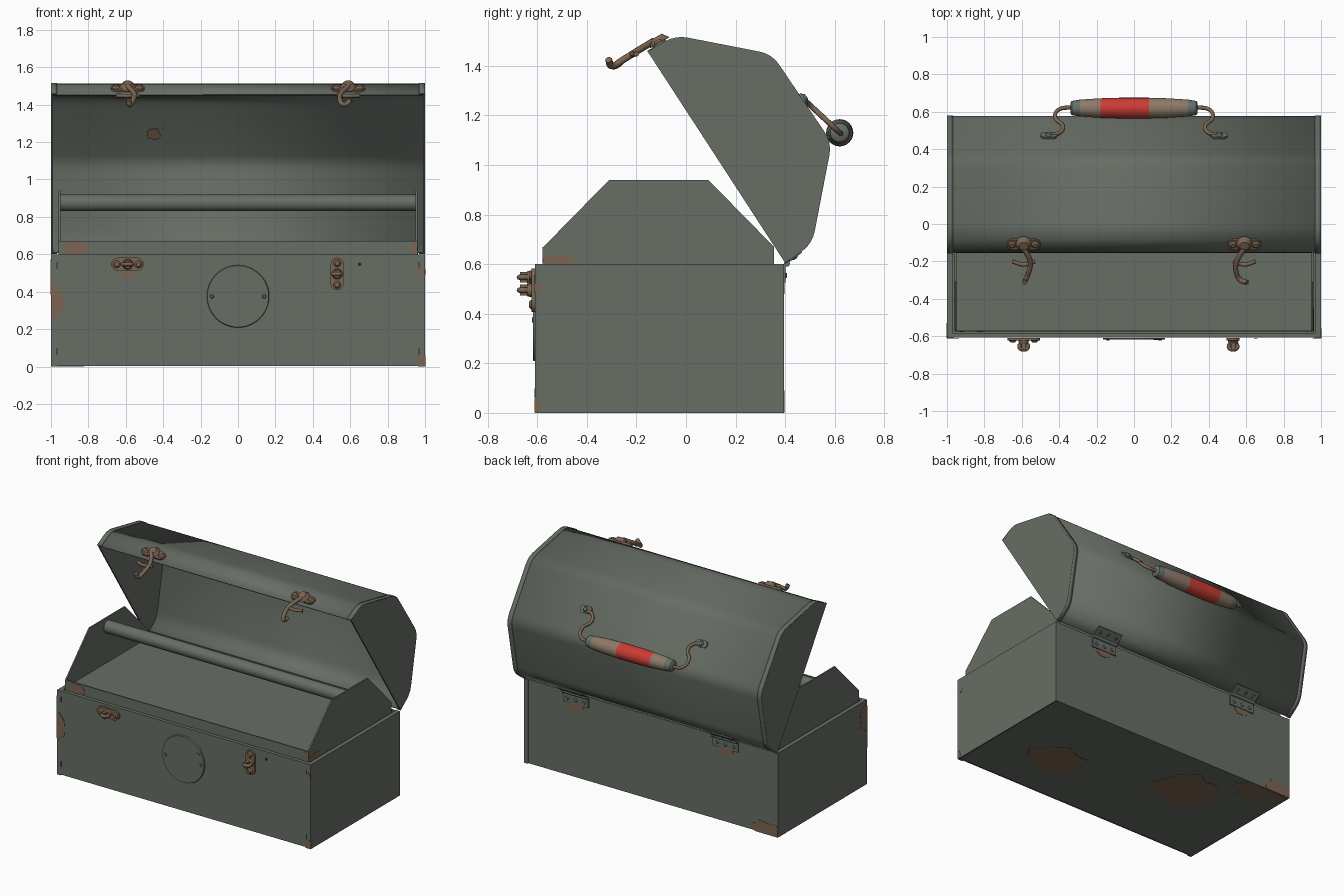
import bpy, bmesh, math, random
from mathutils import Matrix, Vector

if "Cube" in bpy.data.objects:
    bpy.data.objects.remove(bpy.data.objects["Cube"])


def material(name, rgb):
    m = bpy.data.materials.new(name)
    m.use_nodes = True
    m.diffuse_color = (*rgb, 1)
    m.node_tree.nodes["Principled BSDF"].inputs["Base Color"].default_value = (*rgb, 1)
    return m


GREEN = material("olive_grey_paint", (0.135, 0.155, 0.13))
RUST = material("rust_patch", (0.2, 0.13, 0.085))
BRASS = material("tarnished_metal", (0.2, 0.13, 0.085))
TAN = material("worn_wood", (0.27, 0.195, 0.14))
RED = material("red_paint", (0.6, 0.045, 0.035))
STEEL = material("grey_steel", (0.13, 0.16, 0.145))
DARK = material("dark_slot", (0.02, 0.022, 0.02))
X, Z = Vector((1, 0, 0)), Vector((0, 0, 1))


# ---- helpers ----
def finish(bm, name, mats, smooth=True):
    bmesh.ops.recalc_face_normals(bm, faces=bm.faces)
    me = bpy.data.meshes.new(name)
    bm.to_mesh(me)
    bm.free()
    ob = bpy.data.objects.new(name, me)
    bpy.context.collection.objects.link(ob)
    for m in mats if isinstance(mats, list) else [mats]:
        me.materials.append(m)
    if smooth:
        bpy.ops.object.select_all(action="DESELECT")
        ob.select_set(True)
        bpy.context.view_layer.objects.active = ob
        bpy.ops.object.shade_smooth_by_angle(angle=math.radians(40))
    return ob


def frame(loc, u, v):
    """Matrix whose local z points out of the surface spanned by u and v."""
    u, v = Vector(u).normalized(), Vector(v).normalized()
    m = Matrix((u, v, u.cross(v))).transposed().to_4x4()
    m.translation = loc
    return m


def slab(name, lo, hi, mat=GREEN):
    bm = bmesh.new()
    lo, hi = Vector(lo), Vector(hi)
    bmesh.ops.create_cube(bm, size=1, matrix=Matrix.Translation((lo + hi) / 2) @ Matrix.Diagonal((*(hi - lo), 1)))
    return finish(bm, name, mat, False)


def plate(name, outline, depth, m, mat):
    bm = bmesh.new()
    f = bm.faces.new([bm.verts.new((u, v, 0)) for u, v in outline])
    ext = bmesh.ops.extrude_face_region(bm, geom=[f])
    bmesh.ops.translate(bm, vec=(0, 0, depth), verts=[g for g in ext["geom"] if isinstance(g, bmesh.types.BMVert)])
    bm.transform(m)
    return finish(bm, name, mat)


def sheet(name, pts, x0, x1, thick=0.008):
    bm = bmesh.new()
    rows = [[bm.verts.new((x, y, z)) for x in (x0, x1)] for y, z in pts]
    for a, b in zip(rows, rows[1:]):
        bm.faces.new((a[0], a[1], b[1], b[0]))
    ob = finish(bm, name, GREEN)
    mod = ob.modifiers.new("thickness", "SOLIDIFY")
    mod.thickness, mod.offset = thick, 0
    return ob


def stud(name, m, r1, r2, depth, mat, seg=16):
    bm = bmesh.new()
    bmesh.ops.create_cone(bm, cap_ends=True, segments=seg, radius1=r1, radius2=r2, depth=depth,
                          matrix=m @ Matrix.Translation((0, 0, depth / 2)))
    return finish(bm, name, mat)


def tube(name, pts, r, mat):
    cu = bpy.data.curves.new(name, "CURVE")
    cu.dimensions, cu.bevel_depth, cu.bevel_resolution = "3D", r, 2
    cu.use_fill_caps, cu.resolution_u = True, 6
    sp = cu.splines.new("BEZIER")
    sp.bezier_points.add(len(pts) - 1)
    for b, p in zip(sp.bezier_points, pts):
        b.co, b.handle_left_type, b.handle_right_type = p, "AUTO", "AUTO"
    ob = bpy.data.objects.new(name, cu)
    bpy.context.collection.objects.link(ob)
    cu.materials.append(mat)
    bpy.ops.object.select_all(action="DESELECT")
    ob.select_set(True)
    bpy.context.view_layer.objects.active = ob
    bpy.ops.object.convert(target="MESH")


def stadium(length, width):
    r, h = width / 2, length / 2 - width / 2
    arc = [math.pi * (i / 8 - 0.5) for i in range(9)]
    right = [(h + r * math.cos(a), r * math.sin(a)) for a in arc]
    return right + [(-u, -v) for u, v in right]


def rounded(pts, r, seg=4):
    out = [pts[0]]
    for a, b, c in zip(pts, pts[1:], pts[2:]):
        a, b, c = Vector(a), Vector(b), Vector(c)
        p, q = b + (a - b).normalized() * r, b + (c - b).normalized() * r
        for i in range(seg + 1):
            t = i / seg
            out.append(tuple(p * (1 - t) ** 2 + b * 2 * t * (1 - t) + q * t * t))
    return out + [pts[-1]]


def patch(m, u, v, w, h, lim, seed):
    """Thin irregular stain clipped to the limits of its panel."""
    rnd = random.Random(seed)
    pts = []
    for i in range(18):
        a, k = math.tau * i / 18, rnd.uniform(0.8, 1.15)
        pts.append((min(max(u + w * k * math.cos(a), lim[0]), lim[1]),
                    min(max(v + h * k * math.sin(a), lim[2]), lim[3])))
    pts = [p for i, p in enumerate(pts) if p != pts[i - 1]]
    plate("rust_stain", pts, 0.003, m, RUST)


# ---- lower box ----
F, B = -0.61, 0.395
slab("box_front", (-0.995, F + 0.003, 0.004), (0.995, F + 0.012, 0.6))
slab("box_back", (-0.995, B - 0.012, 0.004), (0.995, B - 0.003, 0.6))
slab("box_bottom", (-0.995, F + 0.003, 0.006), (0.995, B - 0.003, 0.014))
slab("box_front_rim", (-0.99, F + 0.003, 0.592), (0.99, F + 0.028, 0.6))
for s in (-1, 1):
    slab("box_end", (s * 0.99, F, 0), (s, B, 0.6))
    slab("box_end_rim", (s * 0.97, F + 0.01, 0.592), (s, B, 0.6))
    for y in (F, B - 0.006):
        slab("box_end_flange", (s * 0.968, y, 0), (s, y + 0.006, 0.6))
    for z in (0.08, 0.54):
        slab("flange_slot", (s * 0.968 - 0.003, F - 0.001, z - 0.018), (s * 0.968 + 0.003, F + 0.004, z + 0.018), DARK)

# ---- inner tray with end plates and carrying bar ----
TF, TB = -0.575, 0.355
tray_end = [(TF, 0.3), (TB, 0.3), (TB, 0.67), (0.09, 0.94), (-0.31, 0.94), (TF, 0.67)]
for s in (-1, 1):
    plate("tray_end", tray_end, 0.01, frame((s * 0.955 - 0.005, 0, 0), (0, 1, 0), Z), GREEN)
slab("tray_front", (-0.955, TF, 0.3), (0.955, TF + 0.008, 0.67))
slab("tray_back", (-0.955, TB - 0.008, 0.3), (0.955, TB, 0.67))
slab("tray_floor", (-0.955, TF, 0.61), (0.955, TB, 0.62))
stud("tray_bar", frame((-0.955, -0.11, 0.875), (0, 1, 0), Z), 0.044, 0.044, 1.91, GREEN, 24)

# ---- open lid ----
lid = rounded([(0.4, 0.605), (0.507, 0.685), (0.585, 1.09), (0.345, 1.445), (-0.04, 1.52), (-0.155, 1.458)], 0.05)
inner = [(0.2 + (y - 0.2) * 0.988, 1.1 + (z - 1.1) * 0.988) for y, z in lid]
sheet("lid_sheet", inner, -0.992, 0.992)
for s in (-1, 1):
    plate("lid_end", lid, 0.01, frame((0.99 if s > 0 else -1, 0, 0), (0, 1, 0), Z), GREEN)
    sheet("lid_end_flange", lid, s * 0.968, s * 1.0, 0.006)

# ---- panel frames ----
front = frame((0, F + 0.001, 0), X, Z)
back = frame((0, B - 0.001, 0), -X, Z)
tray = frame((0, TF, 0), X, Z)
under = frame((0, 0, 0.006), X, (0, -1, 0))


def on(m, u, v, w=0):
    return m @ Matrix.Translation((u, v, w))


# ---- front medallion and keyhole ----
stud("front_disc", on(front, 0, 0.375), 0.167, 0.164, 0.009, GREEN, 48)
for s in (-1, 1):
    stud("disc_screw", on(front, s * 0.14, 0.375, 0.008), 0.012, 0.008, 0.005, STEEL, 10)
stud("keyhole", on(front, 0.65, 0.547), 0.01, 0.01, 0.003, DARK, 10)

# ---- catches on the box front ----
for x, z, turn in ((-0.59, 0.547, 0), (0.53, 0.495, math.pi / 2)):
    m = on(front, x, z) @ Matrix.Rotation(turn, 4, "Z")
    plate("catch_plate", stadium(0.175, 0.07), 0.014, m, BRASS)
    for s in (-1, 1):
        stud("catch_rivet", on(m, s * 0.058, 0, 0.012), 0.022, 0.012, 0.012, BRASS)
    stud("catch_stem", on(m, 0, 0, 0.012), 0.029, 0.024, 0.02, BRASS)
    loop = [(-0.02, -0.03), (-0.022, -0.05), (0, -0.062), (0.022, -0.05), (0.02, -0.03)]
    tube("catch_loop", [(x + u, F + w, z) for u, w in loop], 0.011, BRASS)
    slab("catch_tongue", (x - 0.012, F - 0.06, z - 0.022), (x + 0.012, F - 0.02, z + 0.022), BRASS)

# ---- hooks on the lid front ----
for s, dx in ((-1, (0, 0.035, 0.03, 0.01, 0.005)), (1, (0, -0.04, -0.045, -0.02, 0.015))):
    x = s * 0.59
    m = frame((x, -0.105, 1.482), X, (0, 0.87, 0.49))
    plate("hook_plate", stadium(0.18, 0.06), 0.014, m, BRASS)
    stud("hook_dome", on(m, 0, 0.005, 0.01), 0.045, 0.025, 0.028, BRASS)
    for e in (-1, 1):
        stud("hook_rivet", on(m, e * 0.062, 0, 0.012), 0.022, 0.012, 0.012, BRASS)
    arm = [(-0.13, 1.5), (-0.2, 1.458), (-0.25, 1.427), (-0.3, 1.4), (-0.312, 1.425)]
    tube("hook_arm", [(x + d, y, z) for d, (y, z) in zip(dx, arm)], 0.014, BRASS)
    tube("hook_thumb", [(x - 0.06, -0.2, 1.448), (x, -0.217, 1.447), (x + 0.06, -0.2, 1.448)], 0.011, BRASS)

# ---- carrying handle ----
bm = bmesh.new()
half = [(0.34, 0.028), (0.332, 0.038), (0.29, 0.045), (0.18, 0.052), (0.08, 0.055)]
rings = []
for x, r in [(-x, r) for x, r in half] + half[::-1]:
    rings.append([bm.verts.new((x, 0.62 + r * math.cos(math.tau * i / 24), 1.13 + r * math.sin(math.tau * i / 24)))
                  for i in range(24)])
for a, b in zip(rings, rings[1:]):
    for i in range(24):
        bm.faces.new((a[i - 1], a[i], b[i], b[i - 1]))
bm.faces.new(rings[0])
bm.faces.new(rings[-1])
for f in bm.faces:
    cx = f.calc_center_median().x
    f.material_index = 2 if abs(cx) > 0.29 else 1 if -0.18 < cx < 0.08 else 0
finish(bm, "handle_grip", [TAN, RED, STEEL])
wire = [(0.46, 0.475), (0.395, 0.49), (0.38, 0.525), (0.42, 0.565), (0.405, 0.61), (0.33, 0.625)]
for s in (-1, 1):
    tube("handle_wire", [(s * x, y, 1.265 - 0.93 * (y - 0.475)) for x, y in wire], 0.011, BRASS)
    m = frame((s * 0.455, 0.466, 1.262), X, (0, 0.56, -0.83))
    plate("handle_bracket", stadium(0.09, 0.05), 0.015, m, STEEL)
    stud("handle_bracket_dome", on(m, 0, 0, 0.01), 0.022, 0.012, 0.015, STEEL)

# ---- hinges ----
for x in (-0.59, 0.59):
    slab("hinge_lower_leaf", (x - 0.1, B - 0.004, 0.525), (x + 0.1, B + 0.006, 0.598))
    stud("hinge_knuckle", frame((x - 0.1, 0.407, 0.602), (0, 1, 0), Z), 0.012, 0.012, 0.2, STEEL, 12)
    m = frame((x, 0.435, 0.632), X, (0, -0.8, -0.6))
    plate("hinge_upper_leaf", [(-0.1, -0.035), (0.1, -0.035), (0.1, 0.035), (-0.1, 0.035)], 0.008, m, GREEN)
    for d in (-0.065, 0, 0.065):
        stud("hinge_rivet", on(back, -x + d, 0.555, 0.006), 0.014, 0.008, 0.007, STEEL, 10)
        stud("hinge_rivet", on(m, d, 0, 0.007), 0.014, 0.008, 0.006, STEEL, 10)
    patch(back, -x, 0.52, 0.06, 0.04, (-1, 1, 0, 0.6), 3)

# ---- rust stains ----
box_lim, tray_lim = (-1, 1, 0.001, 0.6), (-0.955, 0.955, 0.6, 0.67)
for n, (u, v, w, h) in enumerate([(-0.99, 0.35, 0.05, 0.1), (0.99, 0.02, 0.035, 0.04), (0.98, 0.51, 0.02, 0.025),
                                  (-0.59, 0.51, 0.04, 0.035), (0.12, 0.44, 0.015, 0.01)]):
    patch(on(front, 0, 0, 0.008 if n == 4 else 0), u, v, w, h, box_lim, n)
patch(tray, -0.87, 0.62, 0.06, 0.055, tray_lim, 6)
patch(tray, 0.95, 0.63, 0.03, 0.05, tray_lim, 7)
patch(back, 0.92, 0.03, 0.13, 0.06, box_lim, 8)
end_lim = (-0.61, 0.395, 0.001, 0.6)
right_end = frame((0.9985, 0, 0), (0, 1, 0), Z)
left_end = frame((-0.9985, 0, 0), (0, -1, 0), Z)
patch(right_end, -0.61, 0.02, 0.03, 0.04, end_lim, 9)
patch(right_end, -0.58, 0.505, 0.02, 0.012, end_lim, 10)
patch(on(right_end, 0, 0, -0.0385), -0.515, 0.61, 0.065, 0.03, (TF, TB, 0.6, 0.67), 11)
patch(left_end, 0.6, 0.48, 0.07, 0.1, (-0.395, 0.61, 0, 0.6), 12)
for n, (x, y, w, h) in enumerate([(0.5, -0.2, 0.2, 0.16), (-0.41, 0.04, 0.24, 0.2), (-0.8, 0.32, 0.18, 0.12)]):
    patch(under, x, -y, w, h, (-0.98, 0.98, -0.385, 0.6), 20 + n)
patch(frame((-0.45, 0.462, 1.243), X, (0, -0.56, 0.83)), 0, 0, 0.035, 0.04, (-1, 1, -1, 1), 30)
